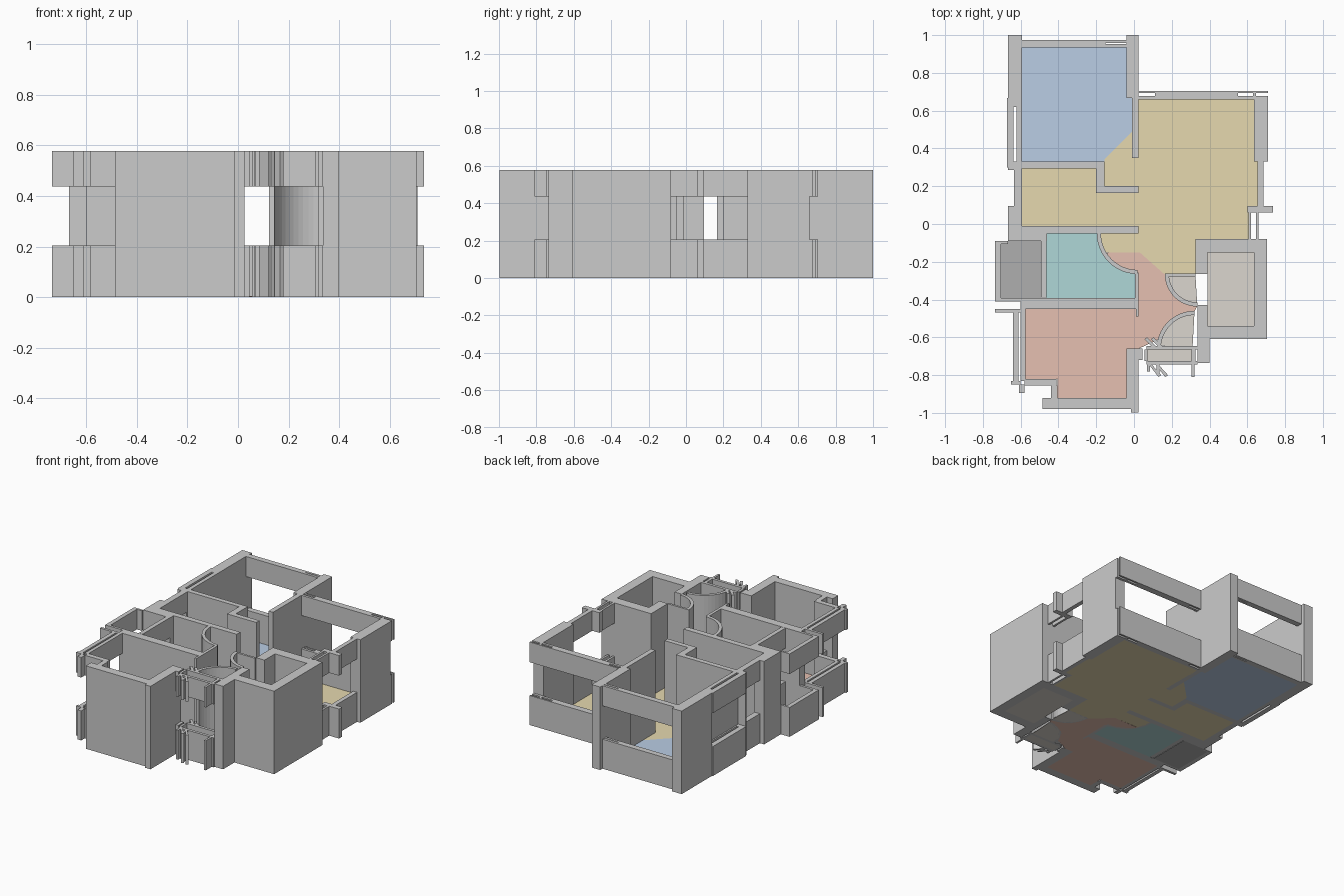
import bpy, bmesh, math

H, SILL, HEAD = 0.577, 0.205, 0.437


def prism(bm, pts, z0, z1):
    """Extrude a flat outline between two heights."""
    lo = [bm.verts.new((x, y, z0)) for x, y in pts]
    hi = [bm.verts.new((x, y, z1)) for x, y in pts]
    bm.faces.new(lo[::-1])
    bm.faces.new(hi)
    n = len(pts)
    for i in range(n):
        j = (i + 1) % n
        bm.faces.new((lo[i], lo[j], hi[j], hi[i]))


def finish(bm, name, color=None):
    bmesh.ops.recalc_face_normals(bm, faces=bm.faces)
    me = bpy.data.meshes.new(name)
    bm.to_mesh(me)
    bm.free()
    ob = bpy.data.objects.new(name, me)
    bpy.context.collection.objects.link(ob)
    if color:
        mat = bpy.data.materials.new(name + "_color")
        mat.diffuse_color = (*color, 1)
        me.materials.append(mat)


def rect(x0, x1, y0, y1):
    return [(x0, y0), (x1, y0), (x1, y1), (x0, y1)]


FULL = [(0, H)]
OPEN = [(0, SILL), (HEAD, H)]


def blocks(name, rects, spans):
    bm = bmesh.new()
    for r in rects:
        for z0, z1 in spans:
            prism(bm, rect(*r), z0, z1)
    finish(bm, name)


def walls(name, *rects):
    blocks(name, rects, FULL)


def windows(name, *rects):
    """Sill and lintel with an open middle."""
    blocks(name, rects, OPEN)


def curved_wall(name, cx, cy, r, a0, a1, t=0.022, n=12):
    ang = [math.radians(a0 + (a1 - a0) * i / n) for i in range(n + 1)]
    pts = [(cx + r * math.cos(a), cy + r * math.sin(a)) for a in ang]
    pts += [(cx + (r - t) * math.cos(a), cy + (r - t) * math.sin(a)) for a in ang[::-1]]
    bm = bmesh.new()
    prism(bm, pts, 0, H)
    finish(bm, name)


def floor(name, color, *outlines):
    bm = bmesh.new()
    for o in outlines:
        prism(bm, o, 0, 0.004)
    finish(bm, name, color)


# Back left room
walls("back_left_room_walls",
      (-0.667, -0.594, 0.667, 1.0), (-0.612, -0.594, 0.30, 0.667),
      (-0.04, 0.025, 0.667, 1.0), (-0.01, 0.025, 0.35, 0.667))
windows("back_left_window",
        (-0.594, -0.04, 0.935, 0.952), (-0.594, -0.04, 0.958, 0.975),
        (-0.594, -0.15, 0.952, 0.958))
windows("left_wall_panel",
        (-0.673, -0.637, 0.30, 0.667), (-0.622, -0.612, 0.30, 0.667),
        (-0.637, -0.622, 0.62, 0.667), (-0.637, -0.622, 0.30, 0.33))
# Stepped partition between back room and hall
walls("stepped_partition",
      (-0.667, -0.594, 0.285, 0.30), (-0.594, -0.155, 0.295, 0.33),
      (-0.2, -0.155, 0.165, 0.295), (-0.155, 0.025, 0.165, 0.2))

# Living room outer walls
walls("right_wall", (0.635, 0.71, 0.33, 0.66))
windows("back_right_window",
        (0.025, 0.71, 0.66, 0.678), (0.025, 0.71, 0.693, 0.705),
        (0.11, 0.55, 0.678, 0.693), (0.63, 0.645, 0.678, 0.693))
windows("right_window",
        (0.655, 0.685, 0.095, 0.33), (0.6, 0.735, 0.06, 0.095),
        (0.605, 0.62, -0.08, 0.06), (0.645, 0.66, -0.08, 0.06))

# Hall, left side
windows("left_hall_window", (-0.635, -0.594, 0.095, 0.285))
walls("left_hall_walls", (-0.667, -0.594, -0.01, 0.095),
      (-0.667, 0.025, -0.05, -0.01), (-0.667, -0.46, -0.09, -0.05))

# Bathroom and left bay
windows("left_bay_window", (-0.735, -0.705, -0.40, -0.09),
        (-0.705, -0.667, -0.105, -0.09), (-0.735, -0.6, -0.41, -0.392),
        (-0.735, -0.6, -0.468, -0.45))
windows("bath_window", (-0.492, -0.462, -0.39, -0.09))
walls("bath_walls", (-0.6, 0.025, -0.45, -0.392), (0.005, 0.025, -0.392, -0.26),
      (0.01, 0.025, -0.49, -0.45))
curved_wall("bath_curved_wall", 0.018, -0.05, 0.215, 180, 270)

# Front left room
windows("front_left_window", (-0.64, -0.612, -0.83, -0.468),
        (-0.6, -0.575, -0.83, -0.45), (-0.65, -0.6, -0.85, -0.83),
        (-0.61, -0.58, -0.895, -0.85), (-0.58, -0.41, -0.855, -0.82),
        (-0.44, -0.405, -0.92, -0.855))
walls("front_left_room_walls", (-0.485, 0.025, -0.98, -0.92),
      (-0.04, 0.025, -0.92, -0.66), (-0.015, 0.025, -0.998, -0.98))

# Front right closet block
walls("front_right_block", (0.325, 0.705, -0.15, -0.08), (0.635, 0.705, -0.61, -0.15),
      (0.4, 0.635, -0.61, -0.54), (0.325, 0.39, -0.265, -0.15),
      (0.335, 0.39, -0.61, -0.43), (0.335, 0.4, -0.735, -0.54))

# Curved door walls
curved_wall("upper_curved_wall", 0.335, -0.265, 0.172, 180, 270)
curved_wall("lower_curved_wall", 0.32, -0.66, 0.2, 90, 172)
walls("upper_curve_return", (0.165, 0.325, -0.277, -0.262))

# Entrance trims, front
windows("entrance_trim",
        (0.065, 0.335, -0.665, -0.645), (0.065, 0.335, -0.745, -0.725),
        (0.305, 0.325, -0.725, -0.665), (0.055, 0.072, -0.725, -0.665),
        (0.07, 0.085, -0.78, -0.745), (0.12, 0.135, -0.80, -0.745),
        (0.305, 0.32, -0.81, -0.745), (0.025, 0.045, -0.72, -0.66))
bm = bmesh.new()
for dx in (0, 0.035):
    for z0, z1 in OPEN:
        prism(bm, [(0.055 + dx, -0.61), (0.105 + dx, -0.66), (0.12 + dx, -0.65), (0.07 + dx, -0.60)], z0, z1)
        prism(bm, [(0.08 + dx, -0.745), (0.095 + dx, -0.745), (0.145 + dx, -0.8), (0.13 + dx, -0.81)], z0, z1)
finish(bm, "entrance_slanted_trim")

# Floors
floor("blue_floor", (0.49, 0.61, 0.78),
      [(-0.594, 0.33), (-0.155, 0.33), (-0.155, 0.345), (0, 0.5), (0, 0.667),
       (-0.04, 0.667), (-0.04, 0.935), (-0.594, 0.935)])
floor("yellow_floor", (0.79, 0.69, 0.43),
      [(-0.594, -0.01), (0.025, -0.01), (0.025, -0.05), (-0.19, -0.05), (-0.155, -0.15),
       (0.03, -0.15), (0.16, -0.265), (0.325, -0.265), (0.325, -0.08), (0.605, -0.08),
       (0.605, 0.095), (0.655, 0.095), (0.655, 0.33), (0.635, 0.33), (0.635, 0.66),
       (0.025, 0.66), (0, 0.5), (-0.155, 0.345), (-0.155, 0.2), (0.025, 0.2),
       (0.025, 0.165), (-0.2, 0.165), (-0.2, 0.295), (-0.594, 0.295)])


def arc(cx, cy, r, a0, a1, n=8):
    return [(cx + r * math.cos(math.radians(a0 + (a1 - a0) * i / n)),
             cy + r * math.sin(math.radians(a0 + (a1 - a0) * i / n))) for i in range(n + 1)]


bath_arc = arc(0.018, -0.05, 0.21, 180, 270)
floor("teal_floor", (0.43, 0.68, 0.68),
      [(-0.462, -0.05)] + bath_arc + [(0.005, -0.392), (-0.462, -0.392)])
floor("red_floor", (0.79, 0.53, 0.44),
      [(-0.575, -0.45), (0.025, -0.45), (0.025, -0.26)]
      + arc(0.018, -0.05, 0.205, 270, 210)
      + [(0.03, -0.15), (0.16, -0.265)] + arc(0.335, -0.265, 0.17, 180, 270)
      + arc(0.32, -0.66, 0.195, 90, 165)
      + [(0.025, -0.66), (-0.04, -0.66), (-0.04, -0.92), (-0.405, -0.92),
         (-0.405, -0.82), (-0.575, -0.82)])
floor("grey_floor", (0.43, 0.43, 0.43), rect(-0.705, -0.495, -0.392, -0.09))
floor("beige_floor", (0.71, 0.67, 0.62), rect(0.39, 0.635, -0.54, -0.15),
      rect(0.072, 0.305, -0.725, -0.665),
      [(0.325, -0.265)] + arc(0.335, -0.265, 0.165, 180, 270),
      [(0.31, -0.65)] + arc(0.32, -0.66, 0.19, 90, 175))
